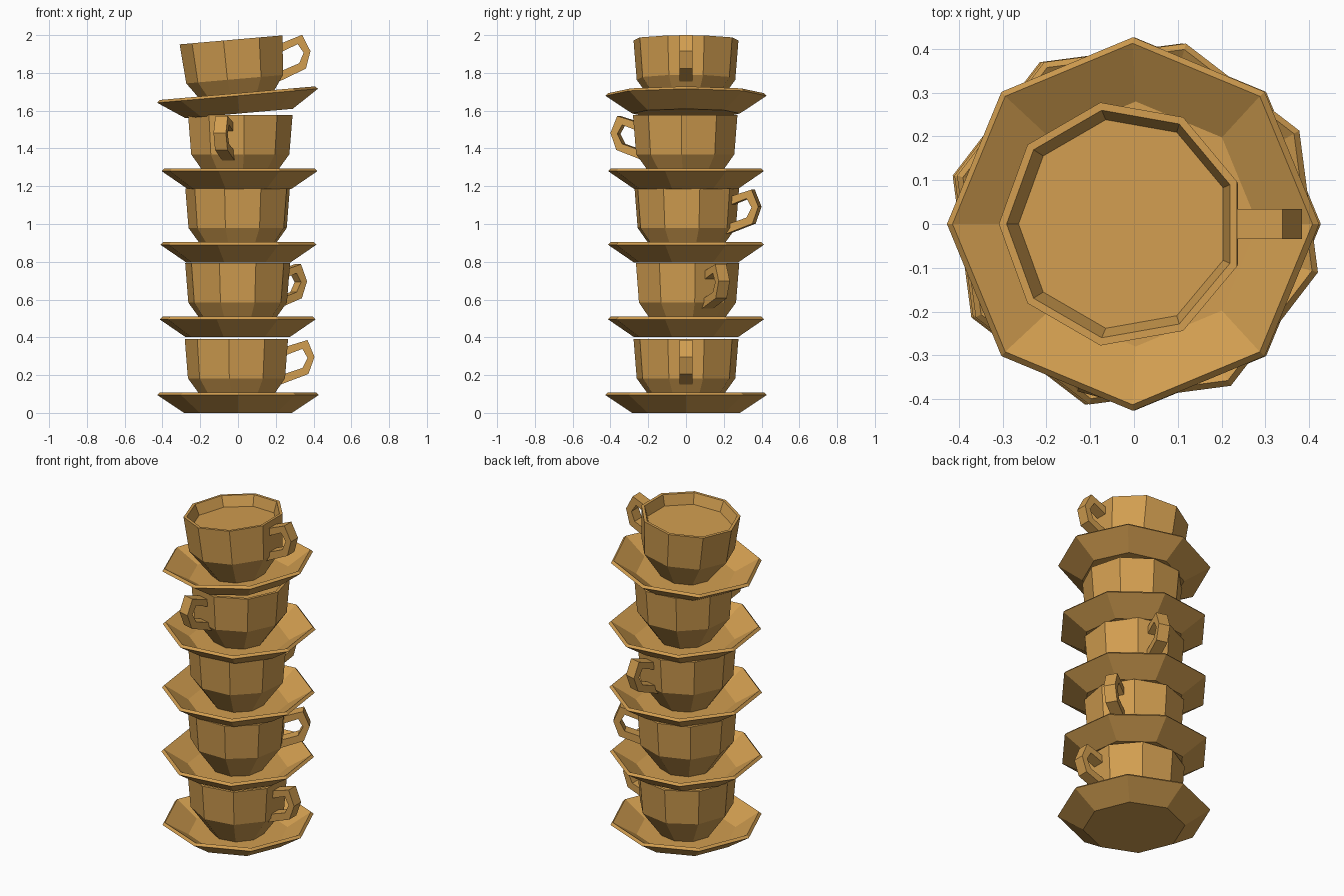
import bpy, bmesh
from math import radians, cos, sin, pi
from mathutils import Matrix

if "Cube" in bpy.data.objects:
    bpy.data.objects.remove(bpy.data.objects["Cube"])

mat = bpy.data.materials.new("tan_china")
mat.diffuse_color = (0.64, 0.34, 0.08, 1)
mat.use_nodes = True
mat.node_tree.nodes["Principled BSDF"].inputs["Base Color"].default_value = mat.diffuse_color


def finish(name, bm, matrix):
    bmesh.ops.recalc_face_normals(bm, faces=bm.faces)
    me = bpy.data.meshes.new(name)
    bm.to_mesh(me)
    bm.free()
    me.materials.append(mat)
    ob = bpy.data.objects.new(name, me)
    bpy.context.collection.objects.link(ob)
    ob.matrix_world = matrix


def lathe(name, profile, sides, start, matrix):
    """Faceted solid from (radius, z) rings, capped at both ends."""
    bm = bmesh.new()
    rings = [[bm.verts.new((r * cos(start + 2 * pi * i / sides),
                            r * sin(start + 2 * pi * i / sides), z))
              for i in range(sides)] for r, z in profile]
    for a, b in zip(rings, rings[1:]):
        for i in range(sides):
            j = (i + 1) % sides
            bm.faces.new((a[i], a[j], b[j], b[i]))
    bm.faces.new(rings[0])
    bm.faces.new(rings[-1])
    finish(name, bm, matrix)


def handle(name, outer, inner, half, matrix):
    """Flat band between an outer and an inner (x, z) path."""
    bm = bmesh.new()
    sections = [[bm.verts.new((p[0], y, p[1])) for p, y in
                 ((o, -half), (o, half), (i, half), (i, -half))]
                for o, i in zip(outer, inner)]
    for a, b in zip(sections, sections[1:]):
        for k in range(4):
            m = (k + 1) % 4
            bm.faces.new((a[k], a[m], b[m], b[k]))
    bm.faces.new(sections[0])
    bm.faces.new(sections[-1])
    finish(name, bm, matrix)


SAUCER = [(0.285, 0), (0.427, 0.094), (0.413, 0.108), (0.28, 0.025)]
CUP = [(0.15, 0.025), (0.265, 0.183), (0.282, 0.392), (0.264, 0.392), (0.242, 0.33)]
OUTER = [(0.252, 0.350), (0.368, 0.386), (0.405, 0.296), (0.373, 0.206), (0.225, 0.150)]
INNER = [(0.252, 0.305), (0.341, 0.339), (0.368, 0.291), (0.341, 0.238), (0.240, 0.204)]

# stack: x shift, base height, turn, tilt (the top pair leans)
STACK = [(0, 0, 0, 0), (-0.002, 0.401, 30, 0), (0.002, 0.796, 75, 0),
         (0.008, 1.186, 255, 0), (0.006, 1.585, 0, -5)]

for n, (x, z, turn, tilt) in enumerate(STACK, 1):
    m = (Matrix.Translation((x, 0, z)) @ Matrix.Rotation(radians(tilt), 4, 'Y')
         @ Matrix.Rotation(radians(turn), 4, 'Z'))
    lathe(f"saucer_{n}", SAUCER, 8, 0, m)
    lathe(f"cup_{n}", CUP, 9, radians(20), m)
    handle(f"cup_handle_{n}", OUTER, INNER, 0.034, m)
